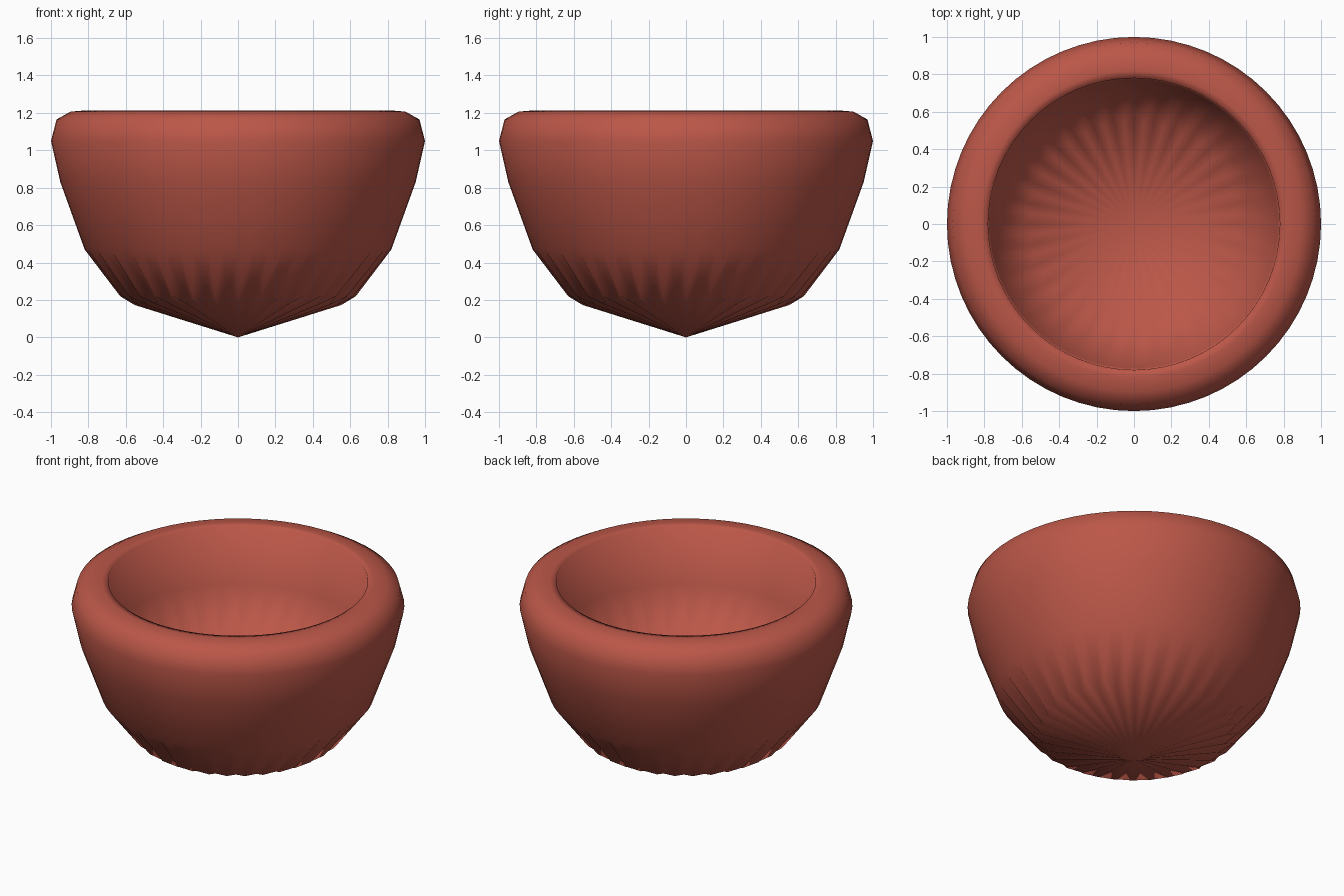
import bpy, bmesh, math

cube = bpy.data.objects.get("Cube")
if cube:
    bpy.data.objects.remove(cube, do_unlink=True)

SEGMENTS = 64

# Terracotta clay
clay = bpy.data.materials.new("terracotta")
clay.use_nodes = True
colour = (0.50, 0.095, 0.065, 1)
clay.diffuse_color = colour
clay.node_tree.nodes["Principled BSDF"].inputs["Base Color"].default_value = colour

# Profile rings as (ridge radius, ridge z, groove radius, groove z)
def plain(r, z):
    return (r, z, r, z)

outside = [(0.63, 0.22, 0.555, 0.173), plain(0.82, 0.47), plain(0.95, 0.83),
           plain(1.0, 1.05), plain(0.97, 1.165), plain(0.895, 1.207)]
rim = [plain(0.82, 1.213), plain(0.78, 1.21)]
inside = [plain(0.77, 0.83), (0.60, 0.60, 0.54, 0.56)]

# Turned bowl with flutes round the foot, inside and out
bm = bmesh.new()
rings = []
for ridge_r, ridge_z, groove_r, groove_z in outside + rim + inside:
    ring = []
    for i in range(SEGMENTS):
        a = math.tau * i / SEGMENTS
        r, z = (groove_r, groove_z) if i % 2 else (ridge_r, ridge_z)
        ring.append(bm.verts.new((r * math.cos(a), r * math.sin(a), z)))
    rings.append(ring)
for low, high in zip(rings, rings[1:]):
    for i in range(SEGMENTS):
        j = (i + 1) % SEGMENTS
        bm.faces.new((low[i], low[j], high[j], high[i]))

# Pointed foot and bowl floor
for z, ring in ((0, rings[0]), (0.40, rings[-1])):
    tip = bm.verts.new((0, 0, z))
    for i in range(SEGMENTS):
        bm.faces.new((tip, ring[i], ring[(i + 1) % SEGMENTS]))

bmesh.ops.recalc_face_normals(bm, faces=bm.faces)
for face in bm.faces:
    face.smooth = True
mesh = bpy.data.meshes.new("fluted_bowl")
bm.to_mesh(mesh)
bm.free()
mesh.materials.append(clay)
bowl = bpy.data.objects.new("fluted_bowl", mesh)
bpy.context.collection.objects.link(bowl)
